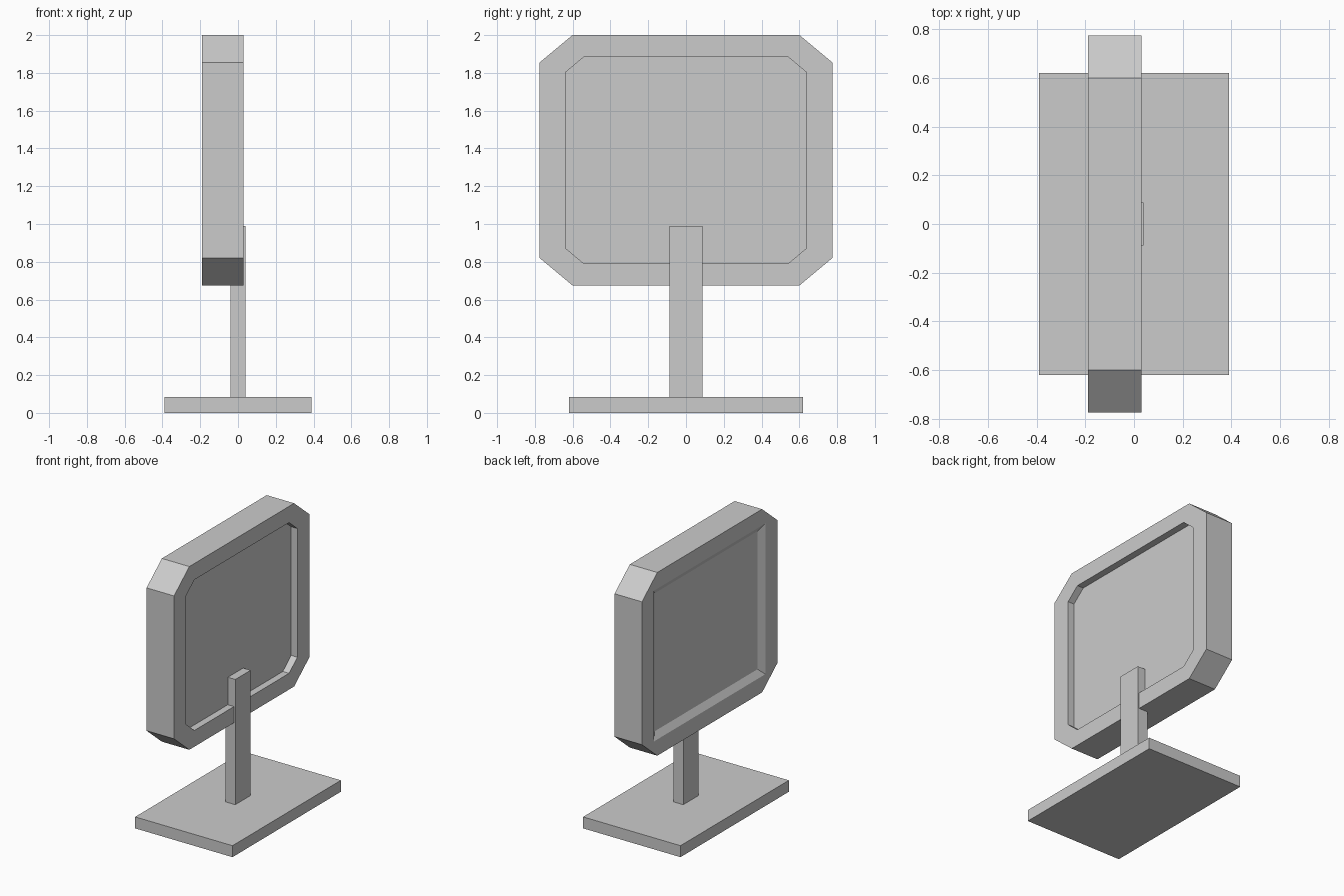
import bpy, bmesh

if "Cube" in bpy.data.objects:
    bpy.data.objects.remove(bpy.data.objects["Cube"])


def box(name, x0, x1, y0, y1, z0, z1):
    bm = bmesh.new()
    bmesh.ops.create_cube(bm, size=1)
    for v in bm.verts:
        v.co = ((x0 + x1) / 2 + v.co.x * (x1 - x0),
                (y0 + y1) / 2 + v.co.y * (y1 - y0),
                (z0 + z1) / 2 + v.co.z * (z1 - z0))
    finish(name, bm)


def finish(name, bm):
    bmesh.ops.recalc_face_normals(bm, faces=bm.faces)
    mesh = bpy.data.meshes.new(name)
    bm.to_mesh(mesh)
    bm.free()
    bpy.context.collection.objects.link(bpy.data.objects.new(name, mesh))


def ring(bm, x, hy, hz, cy, cz, zc=1.3375):
    # chamfered rectangle in the YZ plane
    pts = [(hy, hz - cz), (hy - cy, hz), (cy - hy, hz), (-hy, hz - cz),
           (-hy, cz - hz), (cy - hy, -hz), (hy - cy, -hz), (hy, cz - hz)]
    return [bm.verts.new((x, y, zc + z)) for y, z in pts]


# stand
box("base", -0.39, 0.39, -0.62, 0.62, 0, 0.083)
box("stem", -0.04, 0.04, -0.088, 0.088, 0.08, 0.99)

# screen housing: rings run from the sunken screen, round the shell, to the rear recess
bm = bmesh.new()
rings = [ring(bm, *r) for r in (
    (-0.160, 0.590, 0.500, 0, 0),
    (-0.190, 0.637, 0.546, 0, 0),
    (-0.190, 0.775, 0.6635, 0.175, 0.146),
    (0.030, 0.775, 0.6635, 0.175, 0.146),
    (0.030, 0.637, 0.546, 0.095, 0.08),
    (-0.020, 0.637, 0.546, 0.095, 0.08))]
for a, b in zip(rings, rings[1:]):
    for i in range(8):
        j = (i + 1) % 8
        bm.faces.new((a[i], a[j], b[j], b[i]))
bm.faces.new(rings[0])
bm.faces.new(rings[-1])
bmesh.ops.remove_doubles(bm, verts=bm.verts, dist=1e-4)
finish("screen_housing", bm)
